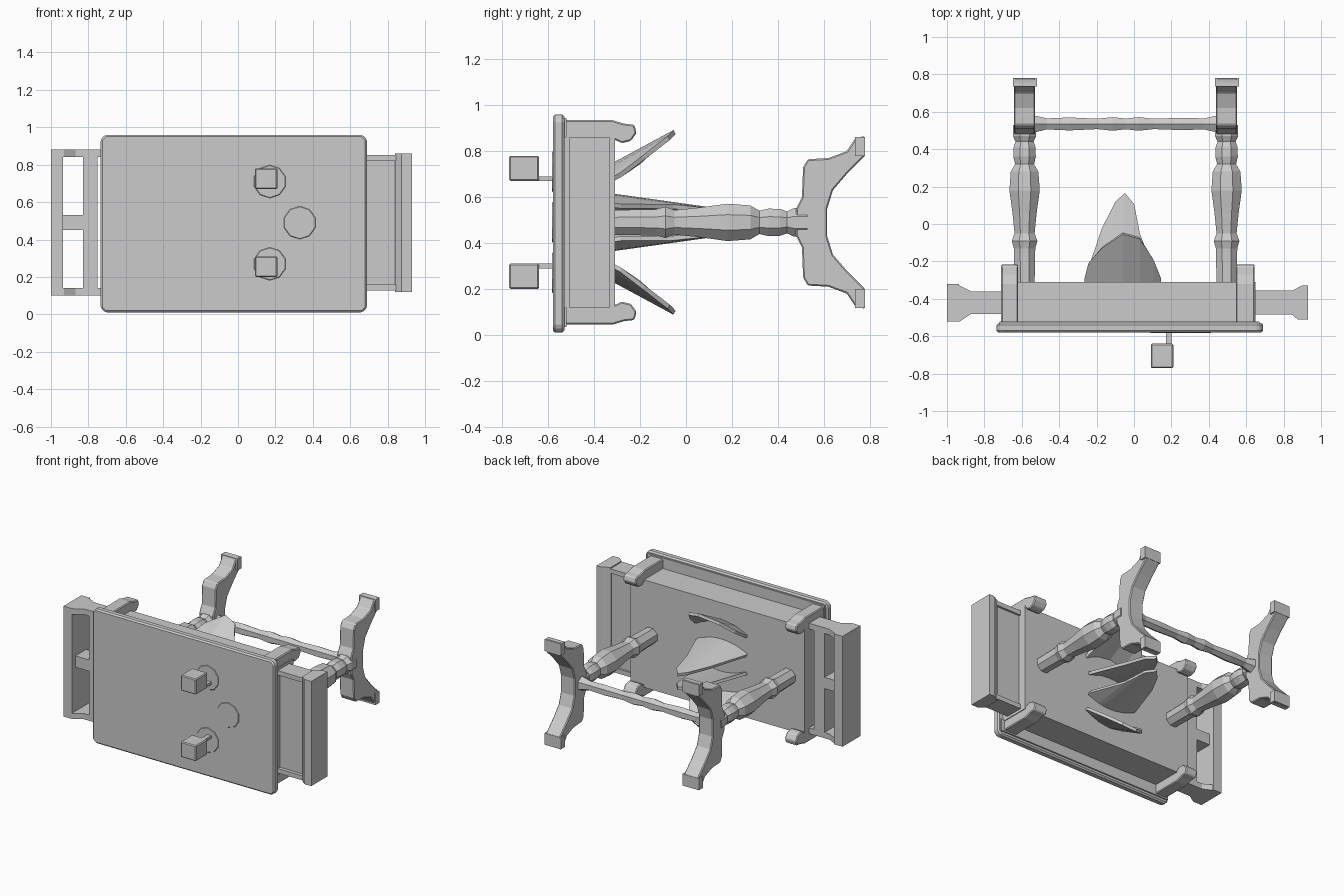
import bpy, bmesh, math
from mathutils import Vector

if "Cube" in bpy.data.objects:
    bpy.data.objects.remove(bpy.data.objects["Cube"])

CZ = 0.49  # symmetry height


def finish(name, bm, bevel=0):
    bmesh.ops.recalc_face_normals(bm, faces=bm.faces)
    me = bpy.data.meshes.new(name)
    bm.to_mesh(me)
    bm.free()
    ob = bpy.data.objects.new(name, me)
    bpy.context.collection.objects.link(ob)
    if bevel:
        m = ob.modifiers.new("bevel", 'BEVEL')
        m.width = bevel
        m.segments = 1
    return ob


def box(name, x, y, z, bevel=0):
    bm = bmesh.new()
    bmesh.ops.create_cube(bm, size=1)
    for v in bm.verts:
        for i, r in enumerate((x, y, z)):
            v.co[i] = r[0] if v.co[i] < 0 else r[1]
    return finish(name, bm, bevel)


def prism(name, pts, lo, hi, to3d, bevel=0):
    # extrude a flat outline between two offsets
    bm = bmesh.new()
    a = [bm.verts.new(to3d(u, v, lo)) for u, v in pts]
    b = [bm.verts.new(to3d(u, v, hi)) for u, v in pts]
    bm.faces.new(a)
    bm.faces.new(b[::-1])
    n = len(pts)
    for i in range(n):
        j = (i + 1) % n
        bm.faces.new((a[i], b[i], b[j], a[j]))
    return finish(name, bm, bevel)


def turned(name, profile, start, axis, side, sides=8):
    # turned spindle: (distance, radius) along an axis
    bm = bmesh.new()
    start, axis, side = Vector(start), Vector(axis), Vector(side)
    other = axis.cross(side)
    rings = []
    for d, r in profile:
        ring = []
        for k in range(sides):
            a = 2 * math.pi * (k + 0.5) / sides
            ring.append(bm.verts.new(start + axis * d + (side * math.cos(a) + other * math.sin(a)) * r))
        rings.append(ring)
    for p, q in zip(rings, rings[1:]):
        for k in range(sides):
            m = (k + 1) % sides
            bm.faces.new((p[k], p[m], q[m], q[k]))
    bm.faces.new(rings[0])
    bm.faces.new(rings[-1])
    return finish(name, bm)


def flap(name, outline, s, base, slope, cup):
    # cupped leaf: strips from the table underside up to the outline
    bm = bmesh.new()
    cols = []
    for u, h in outline:
        d = cup * ((u + 0.06) / 0.2) ** 2
        cols.append([bm.verts.new((u, -0.315 + h * t, CZ + s * (base + slope * h * t - d)))
                     for t in (0, 0.5, 1)])
    for a, b in zip(cols, cols[1:]):
        for k in range(2):
            bm.faces.new((a[k], b[k], b[k + 1], a[k + 1]))
    ob = finish(name, bm)
    m = ob.modifiers.new("thickness", 'SOLIDIFY')
    m.thickness = 0.02
    m.offset = 0


# Table top with clipped corners, lying on its side
c = 0.025
top = [(-0.735 + c, 0.01), (0.69 - c, 0.01), (0.69, 0.01 + c), (0.69, 0.96 - c),
       (0.69 - c, 0.96), (-0.735 + c, 0.96), (-0.735, 0.96 - c), (-0.735, 0.01 + c)]
prism("table_top", top, -0.58, -0.53, lambda u, v, w: (u, w, v), 0.01)

# Body under the top
box("table_body", (-0.71, 0.65), (-0.535, -0.31), (0.11, 0.87))

# Corner posts with hooked ends, and slim side mouldings
hook = [(-0.53, 0.34), (-0.53, 0.445), (-0.32, 0.445), (-0.27, 0.43), (-0.225, 0.425),
        (-0.215, 0.39), (-0.24, 0.355), (-0.28, 0.345), (-0.31, 0.36)]
for s in (1, -1):
    for x0, x1 in ((-0.71, -0.62), (0.545, 0.645)):
        prism("corner_post", hook, x0, x1, lambda u, v, w: (w, u, CZ + s * v), 0.006)
    box("side_moulding", (-0.72, 0.67), (-0.545, -0.52), sorted((CZ + s * 0.37, CZ + s * 0.455)))

# Right drawer: tray and flared end board
box("right_drawer_floor", (0.64, 0.86), (-0.46, -0.37), (0.14, 0.84))
flare = [(0.84, -0.48), (0.875, -0.51), (0.93, -0.51), (0.93, -0.33), (0.895, -0.33), (0.84, -0.36)]
prism("right_drawer_end", flare, 0.12, 0.86, lambda u, v, w: (u, v, w))
for s in (1, -1):
    box("right_drawer_side", (0.64, 0.86), (-0.485, -0.355), sorted((CZ + s * 0.33, CZ + s * 0.362)))

# Left drawer: open frame with flared sides
side = [(-0.71, -0.36), (-0.71, -0.48), (-0.87, -0.48), (-0.93, -0.52),
        (-1.0, -0.52), (-1.0, -0.32), (-0.93, -0.33), (-0.87, -0.36)]
for s in (1, -1):
    prism("left_drawer_side", side, CZ + s * 0.35, CZ + s * 0.39, lambda u, v, w: (u, v, w))
box("left_drawer_end", (-1.0, -0.935), (-0.52, -0.32), (0.1, 0.88))
box("left_drawer_inner_board", (-0.83, -0.75), (-0.48, -0.36), (0.11, 0.87))
box("left_drawer_divider", (-0.95, -0.80), (-0.48, -0.36), (0.45, 0.53))

# Two turned pedestals with arched feet
spindle = [(-0.32, 0.058), (-0.13, 0.062), (-0.09, 0.074), (-0.05, 0.058), (0.06, 0.07),
           (0.18, 0.088), (0.28, 0.08), (0.32, 0.055), (0.36, 0.065), (0.41, 0.063),
           (0.44, 0.052), (0.47, 0.067), (0.53, 0.067)]
half = [(0.48, 0.06), (0.505, 0.11), (0.51, 0.24), (0.53, 0.275), (0.62, 0.28), (0.70, 0.31),
        (0.74, 0.37), (0.78, 0.375), (0.78, 0.29), (0.70, 0.21), (0.64, 0.14), (0.615, 0.06)]
foot = half + [(y, -z) for y, z in half[::-1]]
for x in (-0.585, 0.495):
    turned("pedestal", spindle, (x, 0, CZ), (0, 1, 0), (1, 0, 0))
    prism("arched_foot", foot, x - 0.056, x + 0.056, lambda u, v, w: (w, u, CZ + v), 0.006)
    for s in (1, -1):
        box("foot_pad", (x - 0.062, x + 0.066), (0.735, 0.78), sorted((CZ + s * 0.29, CZ + s * 0.372)))

# Stretcher between the feet
bar = [(0, 0.055), (0.08, 0.034), (0.2, 0.04), (0.35, 0.032), (0.43, 0.042), (0.5, 0.033),
       (0.57, 0.042), (0.65, 0.032), (0.8, 0.038), (0.92, 0.034), (1.0, 0.055)]
turned("stretcher", bar, (-0.545, 0.535, CZ), (1, 0, 0), (0, 1, 0), 6)

# Pouch under the table: cupped outer flaps and taller inner flaps
outer = [(-0.26, 0.03), (-0.24, 0.11), (-0.17, 0.19), (-0.06, 0.265), (0.03, 0.24), (0.1, 0.13), (0.14, 0.03)]
inner = [(-0.26, 0.02), (-0.17, 0.29), (-0.1, 0.43), (-0.05, 0.48), (0.0, 0.42), (0.03, 0.26), (0.12, 0.03)]
for s in (1, -1):
    flap("outer_flap", outer, s, 0.25, 0.54, 0.06)
    flap("inner_flap", inner, s, 0.115, -0.14, 0.05)

# Shallow discs and small blocks on the top surface
for x, z in ((0.17, 0.71), (0.33, CZ), (0.17, 0.27)):
    turned("shallow_disc", [(0, 0.09), (0.006, 0.085)], (x, -0.578, z), (0, -1, 0), (1, 0, 0), 10)
for s in (1, -1):
    box("small_block", (0.09, 0.21), (-0.77, -0.64), sorted((CZ + s * 0.18, CZ + s * 0.29)), 0.006)
    box("block_stem", (0.17, 0.20), (-0.65, -0.575), sorted((CZ + s * 0.18, CZ + s * 0.2)))
